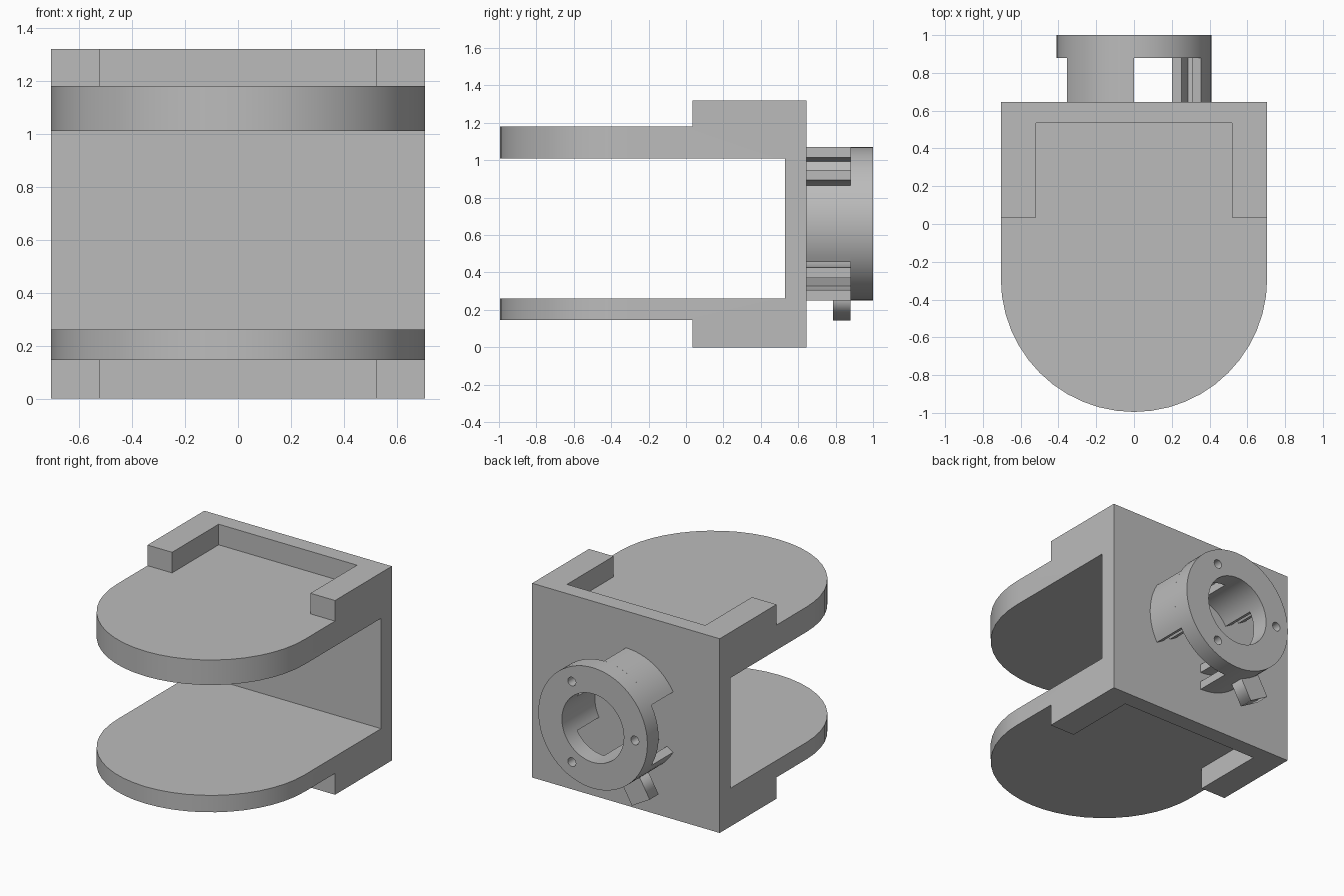
import bpy, bmesh
from math import sin, cos, pi, radians

cube = bpy.data.objects.get("Cube")
if cube:
    bpy.data.objects.remove(cube)

grey = bpy.data.materials.new("plain grey")
grey.use_nodes = True
grey.diffuse_color = (0.5, 0.5, 0.5, 1)
grey.node_tree.nodes["Principled BSDF"].inputs["Base Color"].default_value = (0.5, 0.5, 0.5, 1)

HALF, BACK, HEIGHT = 0.705, 0.645, 1.32
AXIS_Z = 0.66


def activate(ob):
    bpy.ops.object.select_all(action='DESELECT')
    ob.select_set(True)
    bpy.context.view_layer.objects.active = ob


def arc(r, start, end, steps, cx=0, cy=0):
    angles = [radians(start + (end - start) * i / steps) for i in range(steps + 1)]
    return [(cx + r * cos(a), cy + r * sin(a)) for a in angles]


def circle(r, steps, cx=0, cy=0):
    return arc(r, 0, 360, steps, cx, cy)[:-1]


def prism(name, loops, low, high, along_y=False):
    """Extrude flat outlines (extra loops are holes) from low to high."""
    curve = bpy.data.curves.new(name, 'CURVE')
    curve.dimensions = '2D'
    curve.fill_mode = 'BOTH'
    curve.extrude = (high - low) / 2
    for loop in loops:
        spline = curve.splines.new('POLY')
        spline.points.add(len(loop) - 1)
        for point, (u, v) in zip(spline.points, loop):
            point.co = (u, v, 0, 1)
        spline.use_cyclic_u = True
    ob = bpy.data.objects.new(name, curve)
    bpy.context.collection.objects.link(ob)
    middle = (low + high) / 2
    if along_y:
        ob.rotation_euler.x = pi / 2
        ob.location = (0, middle, AXIS_Z)
    else:
        ob.location.z = middle
    activate(ob)
    bpy.ops.object.convert(target='MESH')
    ob = bpy.context.object
    bm = bmesh.new()
    bm.from_mesh(ob.data)
    bmesh.ops.remove_doubles(bm, verts=bm.verts, dist=1e-5)
    bmesh.ops.recalc_face_normals(bm, faces=bm.faces)
    bmesh.ops.dissolve_limit(bm, angle_limit=0.01, verts=bm.verts, edges=bm.edges)
    bm.to_mesh(ob.data)
    bm.free()
    ob.data.materials.clear()
    ob.data.materials.append(grey)
    return ob


def smooth(ob):
    activate(ob)
    bpy.ops.object.shade_smooth_by_angle(angle=radians(30))


# Yoke: rounded block with the middle slot and both outer recesses cut away
outline = [(HALF, BACK), (-HALF, BACK)] + arc(HALF, 180, 360, 24, 0, -0.29)
yoke = prism("yoke", [outline], 0, HEIGHT)
slot = [(-1, -2), (1, -2), (1, 0.53), (-1, 0.53)]
recess = [(-1, -2), (1, -2), (1, 0.035), (0.52, 0.035),
          (0.52, 0.535), (-0.52, 0.535), (-0.52, 0.035), (-1, 0.035)]
for shape, low, high in ((slot, 0.26, 1.01), (recess, 1.18, 2), (recess, -1, 0.145)):
    cutter = prism("cutter", [shape], low, high)
    cutter.hide_render = True
    activate(yoke)
    cut = yoke.modifiers.new("cut", 'BOOLEAN')
    cut.operation = 'DIFFERENCE'
    cut.solver = 'EXACT'
    cut.object = cutter
    bpy.ops.object.modifier_apply(modifier=cut.name)
    bpy.data.objects.remove(cutter)
smooth(yoke)

# Mounting flange: ring with three screw holes
OUTER, INNER = 0.41, 0.233
loops = [circle(OUTER, 64), circle(INNER, 48)]
for angle in (60, 180, 300):
    a = radians(angle)
    loops.append(circle(0.03, 16, 0.316 * cos(a), 0.316 * sin(a)))
smooth(prism("flange", loops, 0.88, 1.0, True))

# Three curved posts, grooved on both end faces
for number, mid in enumerate((0, 120, 240), 1):
    a, b = mid - 30, mid + 30
    deep = 20
    section = (arc(OUTER, a, b, 12)
               + arc(0.355, b, b - deep, 4) + arc(0.289, b - deep, b, 4)
               + arc(INNER, b, a, 12)
               + arc(0.289, a, a + deep, 4) + arc(0.355, a + deep, a, 4))
    smooth(prism(f"flange_post_{number}", [section], BACK, 0.88, True))

# Radial key on the lower post
a = radians(240)
key = [(r * cos(a) - t * sin(a), r * sin(a) + t * cos(a))
       for r, t in ((0.38, -0.077), (0.553, -0.077), (0.553, 0.077), (0.38, 0.077))]
prism("key", [key], 0.785, 0.88, True)
